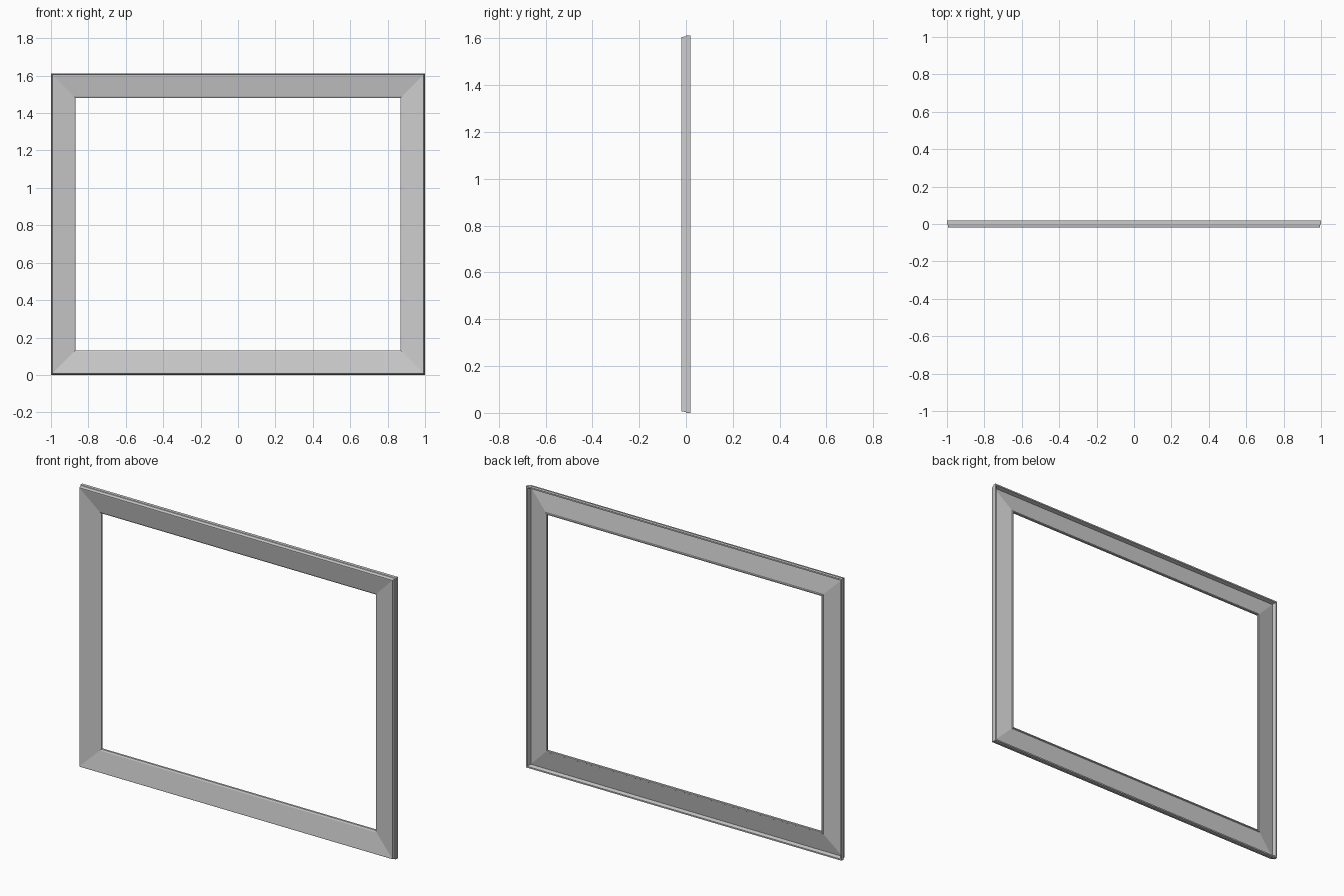
import bpy, bmesh

if "Cube" in bpy.data.objects:
    bpy.data.objects.remove(bpy.data.objects["Cube"])

W, H = 1.0, 1.612   # half width, full height

# Moulding cross-section: (distance in from the outer edge, depth y)
profile = [
    (0.0, 0.019), (0.0, 0.001), (0.003, -0.001), (0.007, -0.019),  # outer wall
    (0.012, -0.019), (0.122, 0.001),                               # sloping front face
    (0.126, 0.003), (0.130, 0.005), (0.130, 0.017),                # inner edge
    (0.128, 0.019), (0.123, 0.019), (0.120, 0.014),                # inner lip
    (0.012, -0.006), (0.008, 0.019),                               # sloping back and outer rim
]


def corner_ring(bm, sx, top):
    """Profile placed at one mitred corner of the rectangle."""
    return [bm.verts.new((sx * (W - d), y, H - d if top else d)) for d, y in profile]


# Mitred frame swept around four corners
bm = bmesh.new()
rings = [corner_ring(bm, sx, top) for sx, top in
         ((-1, False), (1, False), (1, True), (-1, True))]
n = len(profile)
for i in range(4):
    a, b = rings[i], rings[(i + 1) % 4]
    for j in range(n):
        k = (j + 1) % n
        bm.faces.new((a[j], a[k], b[k], b[j]))
bmesh.ops.recalc_face_normals(bm, faces=bm.faces)

mesh = bpy.data.meshes.new("picture_frame")
bm.to_mesh(mesh)
bm.free()
bpy.context.collection.objects.link(bpy.data.objects.new("picture_frame", mesh))
